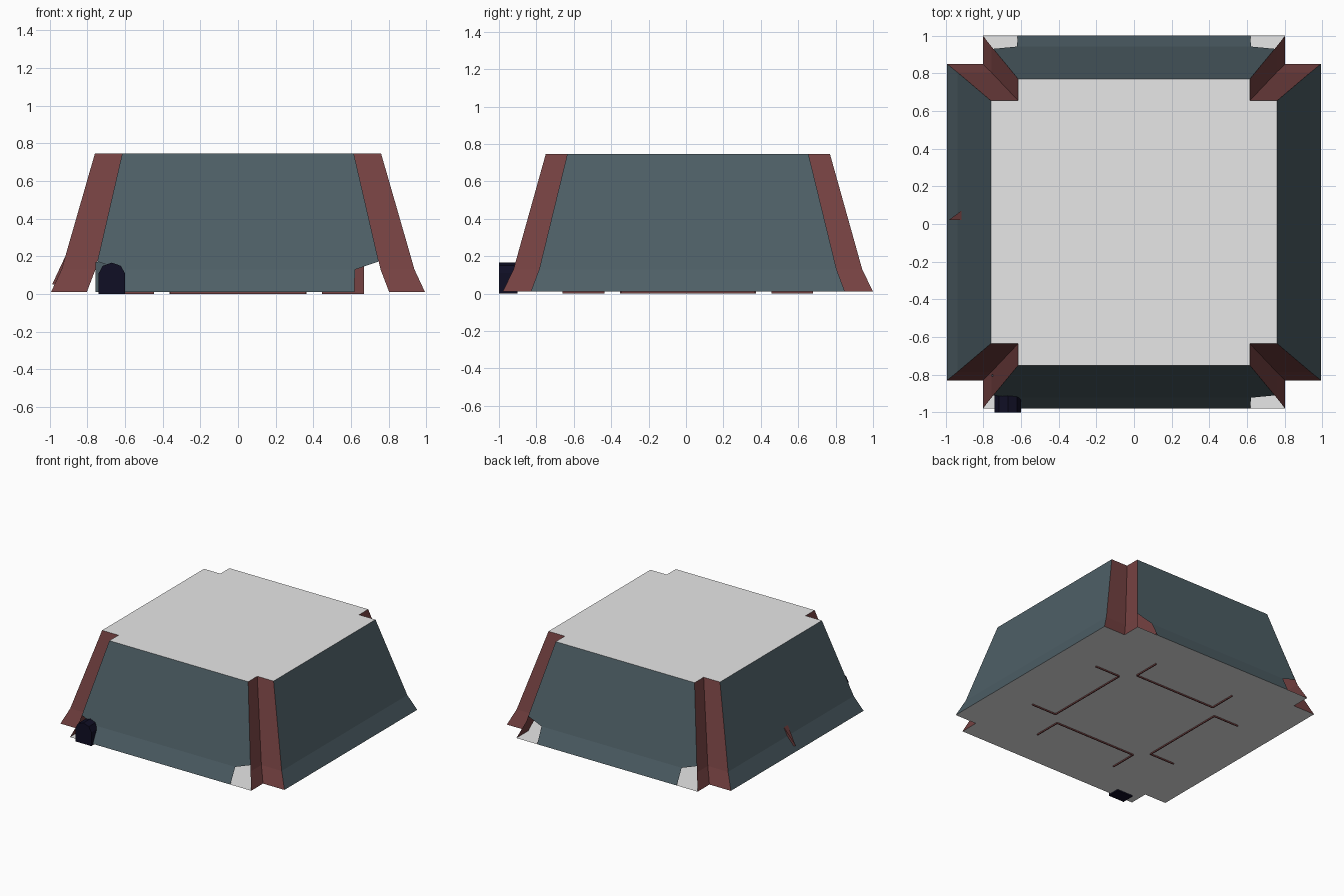
import bpy, bmesh
from mathutils import Vector

if "Cube" in bpy.data.objects:
    bpy.data.objects.remove(bpy.data.objects["Cube"])


def material(name, rgb):
    m = bpy.data.materials.new(name)
    m.diffuse_color = (*rgb, 1)
    m.use_nodes = True
    m.node_tree.nodes["Principled BSDF"].inputs["Base Color"].default_value = m.diffuse_color
    return m


TEAL = material("slate teal", (0.076, 0.114, 0.133))
BROWN = material("red brown", (0.18, 0.054, 0.054))
GREY = material("light grey", (0.8, 0.8, 0.8))
NAVY = material("dark navy", (0.005, 0.0045, 0.018))


def finish(bm, name, mats):
    me = bpy.data.meshes.new(name)
    bm.to_mesh(me)
    bm.free()
    for m in mats:
        me.materials.append(m)
    ob = bpy.data.objects.new(name, me)
    bpy.context.collection.objects.link(ob)
    return ob


CY = 0.01  # the shell sits slightly behind centre because the door projects


def ring(X, Y, nx, ny, z):
    """Twelve-sided outline with notched corners, counter-clockwise."""
    pts = [(-nx, -Y), (nx, -Y), (nx, -ny), (X, -ny), (X, ny), (nx, ny),
           (nx, Y), (-nx, Y), (-nx, ny), (-X, ny), (-X, -ny), (-nx, -ny)]
    return [Vector((x, y + CY, z)) for x, y in pts]


low = ring(0.993, 0.99, 0.803, 0.84, 0.01)
mid = ring(0.937, 0.932, 0.757, 0.795, 0.13)
top = ring(0.76, 0.76, 0.615, 0.645, 0.745)

# Sloped shell: teal walls, brown notches, open lower corners front and back
bm = bmesh.new()


def face(pts, mat):
    f = bm.faces.new([bm.verts.new(p) for p in pts])
    f.material_index = mat


for i in range(12):
    j = (i + 1) % 12
    if i in (0, 6):
        s = 0.115   # opening width as a share of the wall
        l0, l1 = low[i].lerp(low[j], s), low[j].lerp(low[i], s)
        m0, m1 = mid[i].lerp(mid[j], s - 0.025), mid[j].lerp(mid[i], s - 0.025)
        e0, e1 = mid[i].lerp(top[i], 0.07), mid[j].lerp(top[j], 0.07)
        face([l0, l1, m1, m0], 0)
        face([m0, m1, e1, top[j], top[i], e0], 0)
    else:
        mat = 0 if i in (3, 9) else 1
        face([low[i], low[j], mid[j], mid[i]], mat)
        face([mid[i], mid[j], top[j], top[i]], mat)
bmesh.ops.remove_doubles(bm, verts=bm.verts, dist=0.0005)
finish(bm, "sloped_walls", [TEAL, BROWN])

# Roof and floor slabs
for name, pts in (("roof", top), ("floor", low[::-1])):
    bm = bmesh.new()
    face(pts, 0)
    finish(bm, name, [GREY])


def box(name, x0, x1, y0, y1, z0, z1, mat):
    b = bmesh.new()
    bmesh.ops.create_cube(b, size=1)
    for v in b.verts:
        v.co = (x0 if v.co.x < 0 else x1, y0 if v.co.y < 0 else y1,
                z0 if v.co.z < 0 else z1)
    return finish(b, name, [mat])


# Four inner rooms: a long wall with a stub at each end
T = 0.004
for s in (-1, 1):
    a = s * 0.45
    lo, hi = sorted((s * 0.45, s * 0.67))
    box("room_wall_y", -0.36, 0.36, a - T + CY, a + T + CY, 0, 0.742, BROWN)
    box("room_wall_x", a - T, a + T, -0.36 + CY, 0.36 + CY, 0, 0.742, BROWN)
    for t in (-0.36, 0.36):
        box("room_stub_y", t - T, t + T, lo + CY, hi + CY, 0, 0.742, BROWN)
        box("room_stub_x", lo, hi, t - T + CY, t + T + CY, 0, 0.742, BROWN)

# Panel behind the entrance
box("entrance_panel", -0.757, -0.6, -0.81, -0.80, 0.012, 0.17, TEAL)

# Arched entrance block
bm = bmesh.new()
arch = [(-0.74, 0), (-0.60, 0), (-0.60, 0.11), (-0.622, 0.15),
        (-0.67, 0.167), (-0.718, 0.15), (-0.74, 0.11)]
front = [bm.verts.new((x, -1.0, z)) for x, z in arch]
back = [bm.verts.new((x, -0.90, z)) for x, z in arch]
bm.faces.new(front)
bm.faces.new(back[::-1])
for i in range(7):
    j = (i + 1) % 7
    bm.faces.new((front[j], front[i], back[i], back[j]))
finish(bm, "entrance_door", [NAVY])

# Small wedge poking through the left wall
bm = bmesh.new()
base = [(-0.985, 0.02), (-0.91, 0.02), (-0.91, 0.075)]
lo = [bm.verts.new((x, y, 0.05)) for x, y in base]
hi = [bm.verts.new((x, y, z)) for (x, y), z in zip(base, (0.055, 0.215, 0.215))]
bm.faces.new(lo[::-1])
bm.faces.new(hi)
for i in range(3):
    j = (i + 1) % 3
    bm.faces.new((lo[i], lo[j], hi[j], hi[i]))
finish(bm, "left_wedge", [BROWN])
